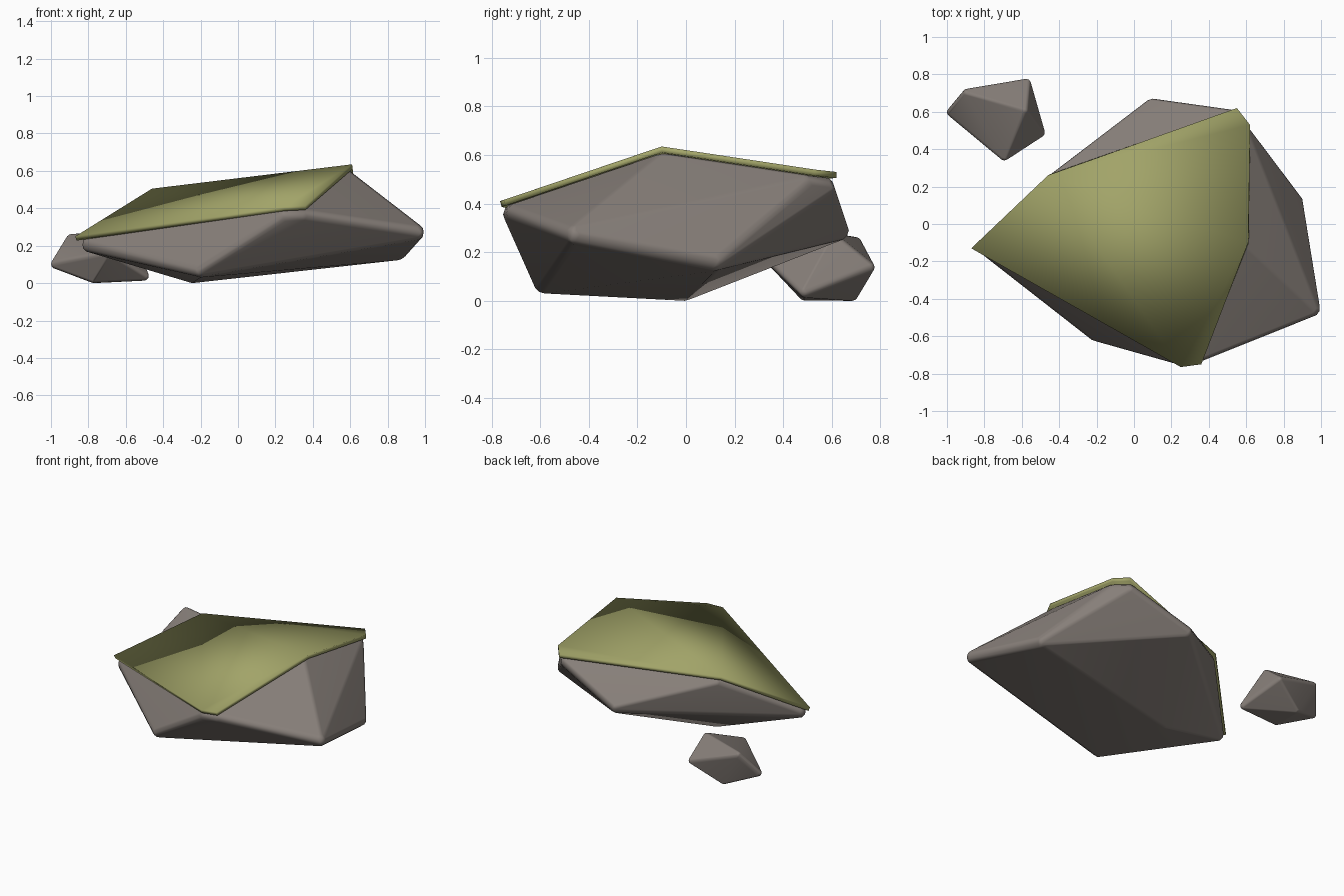
import bpy, bmesh
from mathutils import Vector

cube = bpy.data.objects.get("Cube")
if cube:
    bpy.data.objects.remove(cube, do_unlink=True)


def material(name, color):
    mat = bpy.data.materials.new(name)
    mat.use_nodes = True
    mat.diffuse_color = color
    mat.node_tree.nodes["Principled BSDF"].inputs["Base Color"].default_value = color
    return mat


def add_object(name, mesh, mat, angle):
    obj = bpy.data.objects.new(name, mesh)
    bpy.context.collection.objects.link(obj)
    mesh.materials.append(mat)
    bpy.ops.object.select_all(action='DESELECT')
    obj.select_set(True)
    bpy.context.view_layer.objects.active = obj
    bpy.ops.object.shade_smooth_by_angle(angle=angle)
    return obj


def center_of(points):
    return sum(points, Vector()) / len(points)


def rounded_rock(name, centers, radius, mat):
    """Hull around a small ball at every corner gives flat facets with soft edges."""
    bm = bmesh.new()
    for c in centers:
        ball = bmesh.ops.create_icosphere(bm, subdivisions=2, radius=radius)
        bmesh.ops.translate(bm, verts=ball["verts"], vec=c)
    for f in list(bm.faces):
        bm.faces.remove(f)
    for e in list(bm.edges):
        bm.edges.remove(e)
    bmesh.ops.convex_hull(bm, input=bm.verts[:])
    bmesh.ops.delete(bm, geom=[v for v in bm.verts if not v.link_faces], context='VERTS')
    bmesh.ops.recalc_face_normals(bm, faces=bm.faces[:])
    mesh = bpy.data.meshes.new(name)
    bm.to_mesh(mesh)
    bm.free()
    obj = add_object(name, mesh, mat, 3.1)
    obj.modifiers.new("soft_edges", 'WEIGHTED_NORMAL')
    return obj


def inset(points, middle, radius):
    """Ball centres whose balls touch the given corners and rest above the ground."""
    out = []
    for p in points:
        c = p - (p - middle).normalized() * radius
        c.z = max(c.z, radius)
        out.append(c)
    return out


stone = material("grey_brown_stone", (0.24, 0.21, 0.19, 1))
moss = material("moss_green", (0.36, 0.37, 0.14, 1))

# Moss sheet over the upper facets
outline = [Vector(p) for p in (
    (-0.87, -0.13, 0.25), (0.25, -0.765, 0.41), (0.36, -0.75, 0.415),
    (0.61, -0.1, 0.635), (0.62, 0.53, 0.54), (0.55, 0.62, 0.53),
    (-0.46, 0.26, 0.505))]
sheet = bpy.data.meshes.new("moss_cover")
sheet.from_pydata(outline, [], [(0, 1, 6), (1, 2, 3), (1, 3, 6), (3, 4, 6), (4, 5, 6)])
cover = add_object("moss_cover", sheet, moss, 0.3)
thick = cover.modifiers.new("thickness", 'SOLIDIFY')
thick.thickness = 0.025
thick.offset = -1

# Large rock: top corners sit just under the moss, lower corners are free
R = 0.045
mid = center_of(outline)
top = [p.lerp(mid, 0.08) - Vector((0, 0, 0.06)) for p in outline]
lower = [Vector(p) for p in (
    (0.99, -0.47, 0.27), (0.9, 0.13, 0.16), (0.1, 0.67, 0.29),
    (-0.22, -0.62, 0.06), (-0.28, 0.0, 0.0))]
rounded_rock("large_rock", top + inset(lower, Vector((0.1, -0.05, 0.3)), R), R, stone)

# Small rock behind
r = 0.025
corners = [Vector(p) for p in (
    (-1.0, 0.6, 0.1), (-0.91, 0.71, 0.25), (-0.56, 0.77, 0.14),
    (-0.48, 0.48, 0.03), (-0.69, 0.34, 0.16), (-0.57, 0.61, 0.27),
    (-0.78, 0.7, 0.0), (-0.78, 0.47, 0.01))]
rounded_rock("small_rock", inset(corners, center_of(corners), r), r, stone)
